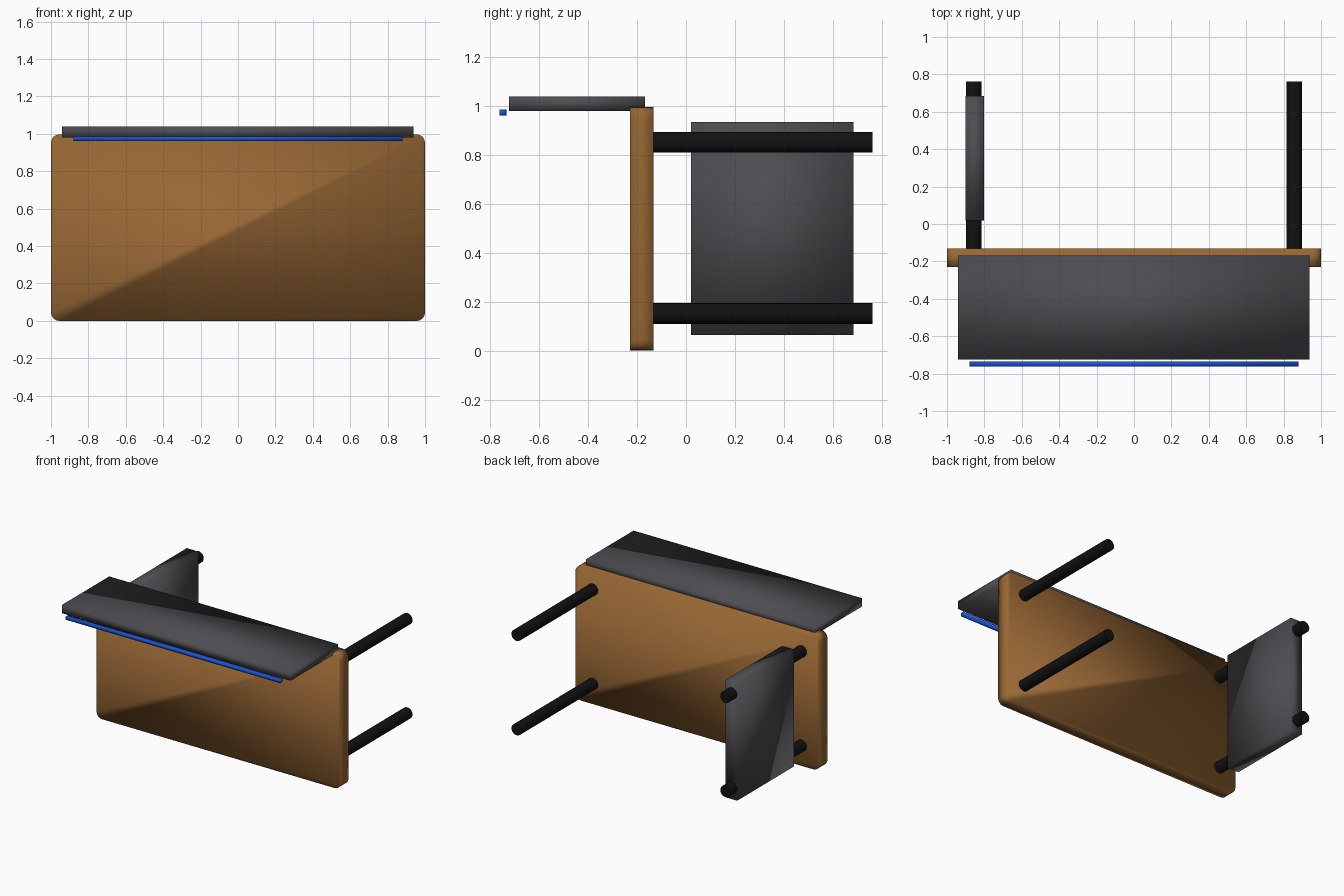
import bpy, bmesh, math

if "Cube" in bpy.data.objects:
    bpy.data.objects.remove(bpy.data.objects["Cube"])


def material(name, rgb):
    m = bpy.data.materials.new(name)
    m.diffuse_color = (*rgb, 1)
    m.use_nodes = True
    m.node_tree.nodes["Principled BSDF"].inputs["Base Color"].default_value = m.diffuse_color
    return m


WOOD = material("brown wood", (0.31, 0.135, 0.034))
GREY = material("dark grey", (0.075, 0.073, 0.082))
BLACK = material("black metal", (0.006, 0.006, 0.006))
BLUE = material("blue light", (0.01, 0.09, 0.65))


def finish(name, bm, mat):
    me = bpy.data.meshes.new(name)
    bm.to_mesh(me)
    bm.free()
    me.materials.append(mat)
    for p in me.polygons:
        p.use_smooth = True
    ob = bpy.data.objects.new(name, me)
    bpy.context.collection.objects.link(ob)
    return ob


def box(name, lo, hi, mat, corner=0):
    """Box between two corners; 'corner' rounds the edges that run along y."""
    bm = bmesh.new()
    bmesh.ops.create_cube(bm, size=1)
    for v in bm.verts:
        v.co = [(a + b) / 2 + c * (b - a) for a, b, c in zip(lo, hi, v.co)]
    if corner:
        edges = [e for e in bm.edges
                 if abs(e.verts[0].co.y - e.verts[1].co.y) > 1e-4]
        bmesh.ops.bevel(bm, geom=edges, offset=corner, segments=4,
                        profile=0.5, affect='EDGES')
    return finish(name, bm, mat)


# Desk top, lying on its long edge
box("desk_top", (-1, -0.23, 0), (1, -0.132, 0.997), WOOD, 0.045)

# Four round legs
for sx, side in ((-1, "left"), (1, "right")):
    for z, level in ((0.152, "lower"), (0.852, "upper")):
        bm = bmesh.new()
        bmesh.ops.create_cone(bm, cap_ends=True, segments=20,
                              radius1=0.042, radius2=0.042, depth=0.9)
        for v in bm.verts:
            x, y, h = v.co
            v.co = (sx * 0.857 + x, 0.3125 + h, z - y)
        leg = finish(f"{side}_{level}_leg", bm, BLACK)
        for e in leg.data.edges:   # crisp rims round the flat caps
            a, b = (leg.data.vertices[i].co for i in e.vertices)
            e.use_edge_sharp = abs(a.y - b.y) < 1e-4

# Panel between the left legs, rear shelf panel and its light strip
box("side_panel", (-0.9, 0.02, 0.065), (-0.803, 0.685, 0.935), GREY)
box("shelf_panel", (-0.94, -0.724, 0.98), (0.938, -0.168, 1.04), GREY)
box("light_strip", (-0.88, -0.763, 0.962), (0.88, -0.735, 0.986), BLUE)
